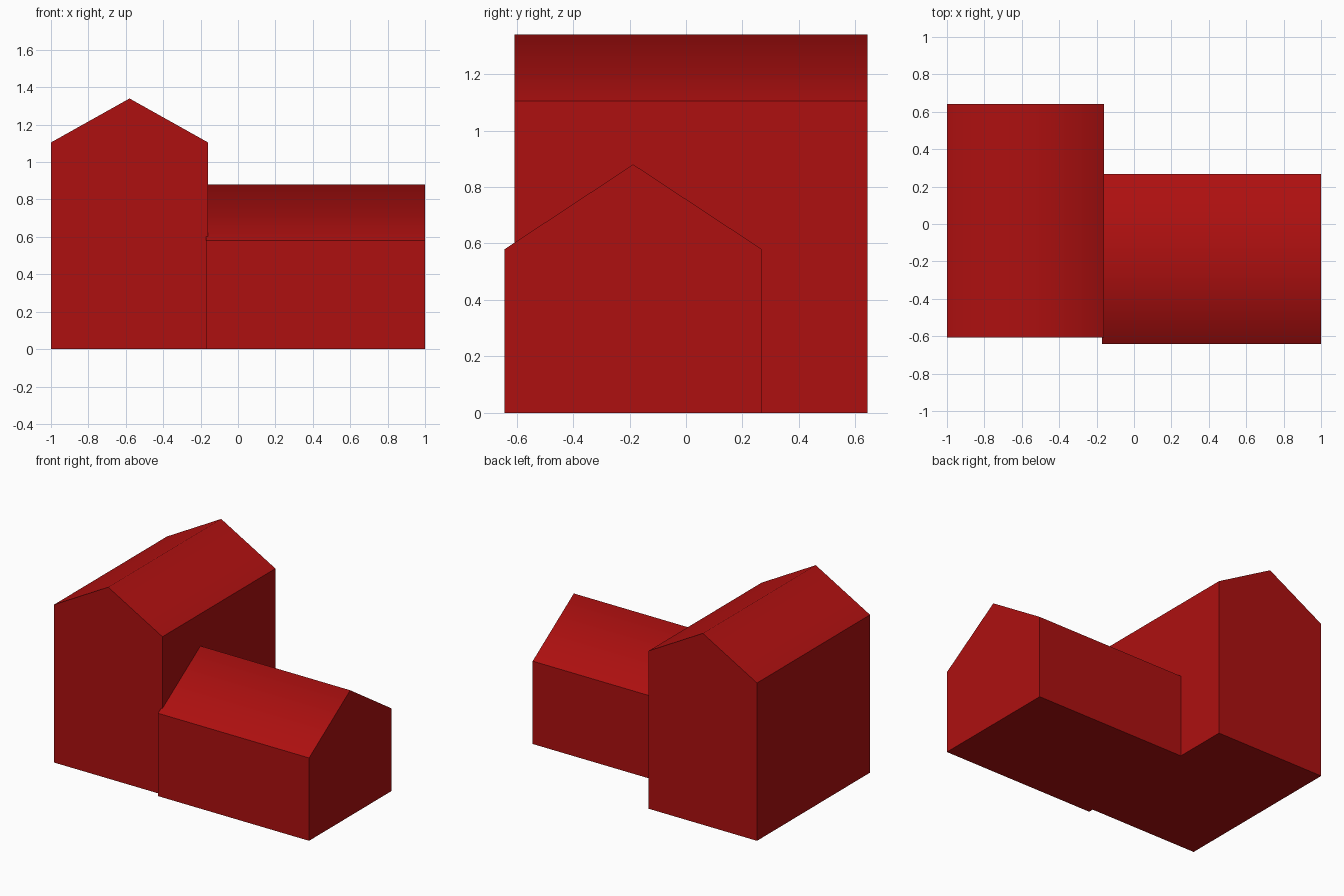
import bpy
import bmesh
from mathutils import Matrix, Vector

cube = bpy.data.objects.get("Cube")
if cube:
    bpy.data.objects.remove(cube, do_unlink=True)

# Single barn red colour
red = bpy.data.materials.new("barn_red")
red.use_nodes = True
colour = (0.42, 0.005, 0.005, 1)
red.diffuse_color = colour
red.node_tree.nodes["Principled BSDF"].inputs["Base Color"].default_value = colour


def gabled_block(name, width, length, eave, ridge, location, turn=0.0):
    """Extrude a house-shaped gable profile along its ridge direction."""
    half = width / 2
    profile = [(-half, 0), (half, 0), (half, eave), (0, ridge), (-half, eave)]
    bm = bmesh.new()
    gable = bm.faces.new([bm.verts.new((x, -length / 2, z)) for x, z in profile])
    extruded = bmesh.ops.extrude_face_region(bm, geom=[gable], use_keep_orig=True)
    verts = [g for g in extruded["geom"] if isinstance(g, bmesh.types.BMVert)]
    bmesh.ops.translate(bm, verts=verts, vec=Vector((0, length, 0)))
    bmesh.ops.rotate(bm, verts=bm.verts, matrix=Matrix.Rotation(turn, 3, "Z"))
    bmesh.ops.recalc_face_normals(bm, faces=bm.faces)
    bm.normal_update()

    # The roof slopes blend softly over the ridge; walls and eaves stay crisp
    for face in bm.faces:
        face.smooth = 0.1 < face.normal.z < 0.99
    for edge in bm.edges:
        edge.smooth = all(f.smooth for f in edge.link_faces)

    mesh = bpy.data.meshes.new(name)
    bm.to_mesh(mesh)
    bm.free()
    mesh.materials.append(red)
    obj = bpy.data.objects.new(name, mesh)
    obj.location = location
    bpy.context.scene.collection.objects.link(obj)
    return obj


# Tall main house, ridge running front to back
gabled_block("main_house", 0.84, 1.25, 1.105, 1.34, (-0.58, 0.0175, 0))

# Low side wing, ridge running left to right
gabled_block("side_wing", 0.91, 1.17, 0.58, 0.88, (0.415, -0.187, 0), turn=1.570796)
